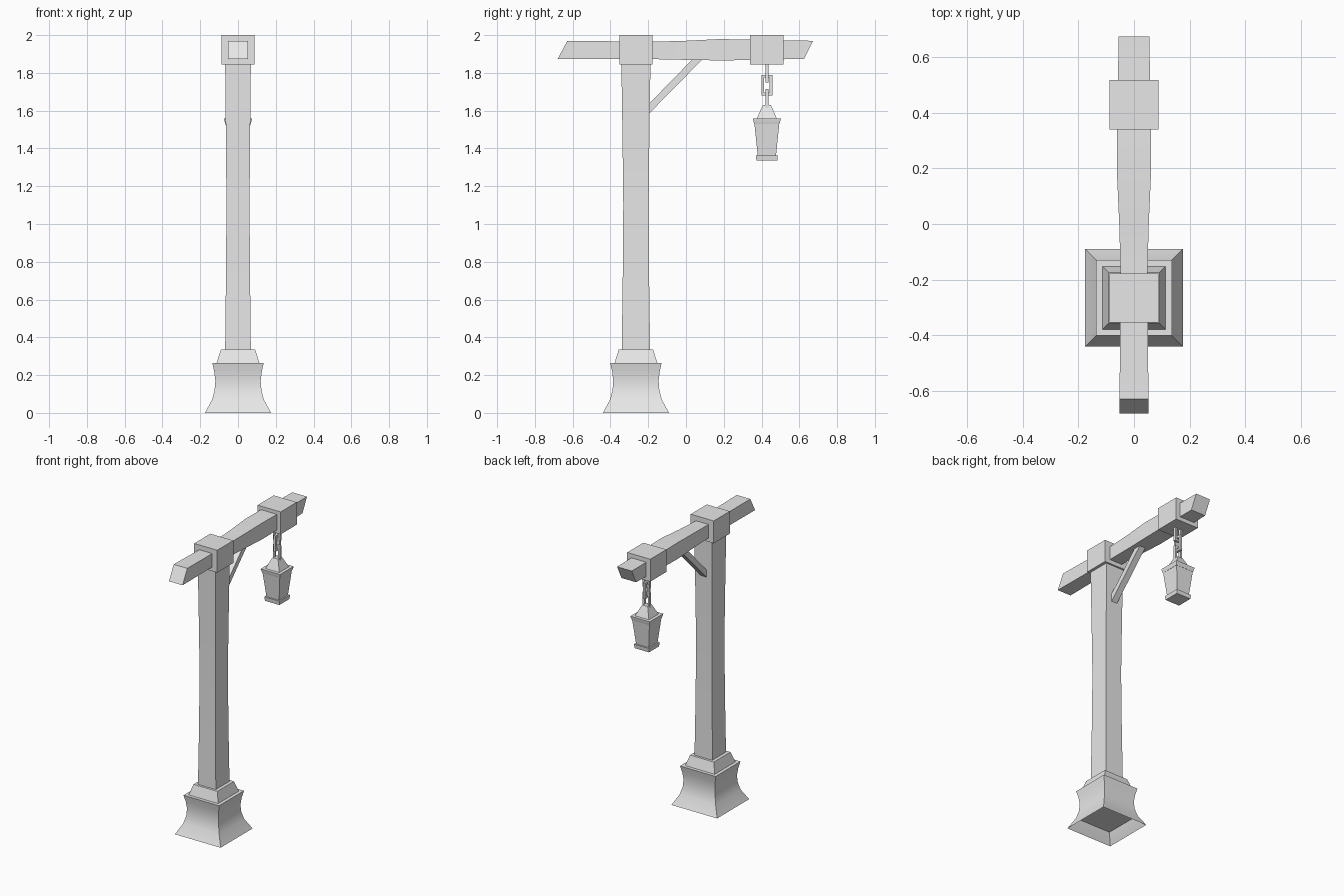
import bpy
import bmesh
import math

cube = bpy.data.objects.get("Cube")
if cube:
    bpy.data.objects.remove(cube, do_unlink=True)

GREY = (0.8, 0.8, 0.8, 1.0)
mat = bpy.data.materials.new("plain_grey")
mat.use_nodes = True
mat.diffuse_color = GREY
mat.node_tree.nodes["Principled BSDF"].inputs["Base Color"].default_value = GREY

POST_Y = -0.265
LAMP_Y = 0.428


def loft(name, rings, caps=True, closed=False):
    """Skin a list of four-cornered rings into one object."""
    bm = bmesh.new()
    loops = [[bm.verts.new(p) for p in ring] for ring in rings]
    pairs = list(zip(loops, loops[1:]))
    if closed:
        pairs.append((loops[-1], loops[0]))
    for a, b in pairs:
        for i in range(4):
            j = (i + 1) % 4
            bm.faces.new((a[i], a[j], b[j], b[i]))
    if caps and not closed:
        bm.faces.new(loops[0][::-1])
        bm.faces.new(loops[-1])
    bmesh.ops.recalc_face_normals(bm, faces=bm.faces[:])
    mesh = bpy.data.meshes.new(name)
    bm.to_mesh(mesh)
    bm.free()
    mesh.materials.append(mat)
    obj = bpy.data.objects.new(name, mesh)
    bpy.context.collection.objects.link(obj)
    bpy.ops.object.select_all(action='DESELECT')
    obj.select_set(True)
    bpy.context.view_layer.objects.active = obj
    bpy.ops.object.shade_smooth_by_angle(angle=math.radians(30))
    return obj


def tower(name, y, profile, caps=True):
    """Stack rectangles given as (z, half_x, half_y)."""
    rings = [[(-hx, y - hy, z), (hx, y - hy, z), (hx, y + hy, z), (-hx, y + hy, z)]
             for z, hx, hy in profile]
    return loft(name, rings, caps)


def square_tower(name, y, profile, caps=True):
    return tower(name, y, [(z, h, h) for z, h in profile], caps)


def chain_link(name, z0, z1, half_width, across_x):
    """Rectangular link with a square bar and mitred corners."""
    t, d = 0.015, 0.008
    rings = []
    for su, sz in ((-1, -1), (1, -1), (1, 1), (-1, 1)):
        ring = []
        for inset, depth in ((0, -d), (0, d), (t, d), (t, -d)):
            u = su * (half_width - inset)
            z = (z0 + inset) if sz < 0 else (z1 - inset)
            x, y = (u, depth) if across_x else (depth, u)
            ring.append((x, LAMP_Y + y, z))
        rings.append(ring)
    return loft(name, rings, closed=True)


# Flared foot: hollow skirt below, ledge on top
foot = square_tower("base", POST_Y, [(0, 0.175), (0.07, 0.137), (0.12, 0.124),
                    (0.17, 0.12), (0.22, 0.126), (0.265, 0.136)], caps=False)
square_tower("base_underside", POST_Y, [(0.07, 0.136), (0.075, 0.13)])
square_tower("base_ledge", POST_Y, [(0.258, 0.13), (0.265, 0.136)])
square_tower("base_collar", POST_Y, [(0.265, 0.113), (0.335, 0.091)])

# Post with a slight waist
tower("post", POST_Y, [(0.335, 0.068, 0.075), (0.7, 0.064, 0.07), (1.1, 0.061, 0.067),
                       (1.45, 0.064, 0.071), (1.85, 0.068, 0.077)])

# Square blocks wrapping the beam
for name, y in (("post_cap", POST_Y), ("lamp_block", LAMP_Y)):
    square_tower(name, y, [(1.845, 0.088), (2.0, 0.088)])

# Beam with slanted ends: (bottom y, top y, half width, bottom z, top z)
beam = [(-0.68, -0.628, 0.052, 1.873, 1.97),
        (-0.18, -0.18, 0.048, 1.873, 1.965),
        (0.0, 0.0, 0.053, 1.869, 1.97),
        (0.18, 0.18, 0.061, 1.866, 1.979),
        (0.34, 0.34, 0.061, 1.868, 1.976),
        (0.51, 0.51, 0.057, 1.872, 1.971),
        (0.625, 0.673, 0.056, 1.874, 1.97)]
loft("beam", [[(-h, yb, zb), (h, yb, zb), (h, yt, zt), (-h, yt, zt)]
              for yb, yt, h, zb, zt in beam])

# Diagonal brace between post and beam
side = [(-0.205, 1.575), (0.1, 1.885), (0.047, 1.885), (-0.205, 1.627)]
loft("brace", [[(x, y, z) for y, z in side] for x in (-0.022, 0.022)])

# Chain
chain_link("upper_link", 1.75, 1.86, 0.028, True)
chain_link("middle_link", 1.68, 1.79, 0.029, False)
chain_link("lower_link", 1.61, 1.715, 0.028, True)

# Lantern
square_tower("lantern_roof", LAMP_Y, [(1.555, 0.054), (1.595, 0.037), (1.63, 0.021)])
square_tower("lantern_rim", LAMP_Y, [(1.53, 0.067), (1.555, 0.074), (1.558, 0.074)])
square_tower("lantern_body", LAMP_Y, [(1.36, 0.048), (1.532, 0.066)])
square_tower("lantern_foot", LAMP_Y, [(1.335, 0.055), (1.363, 0.058)])
